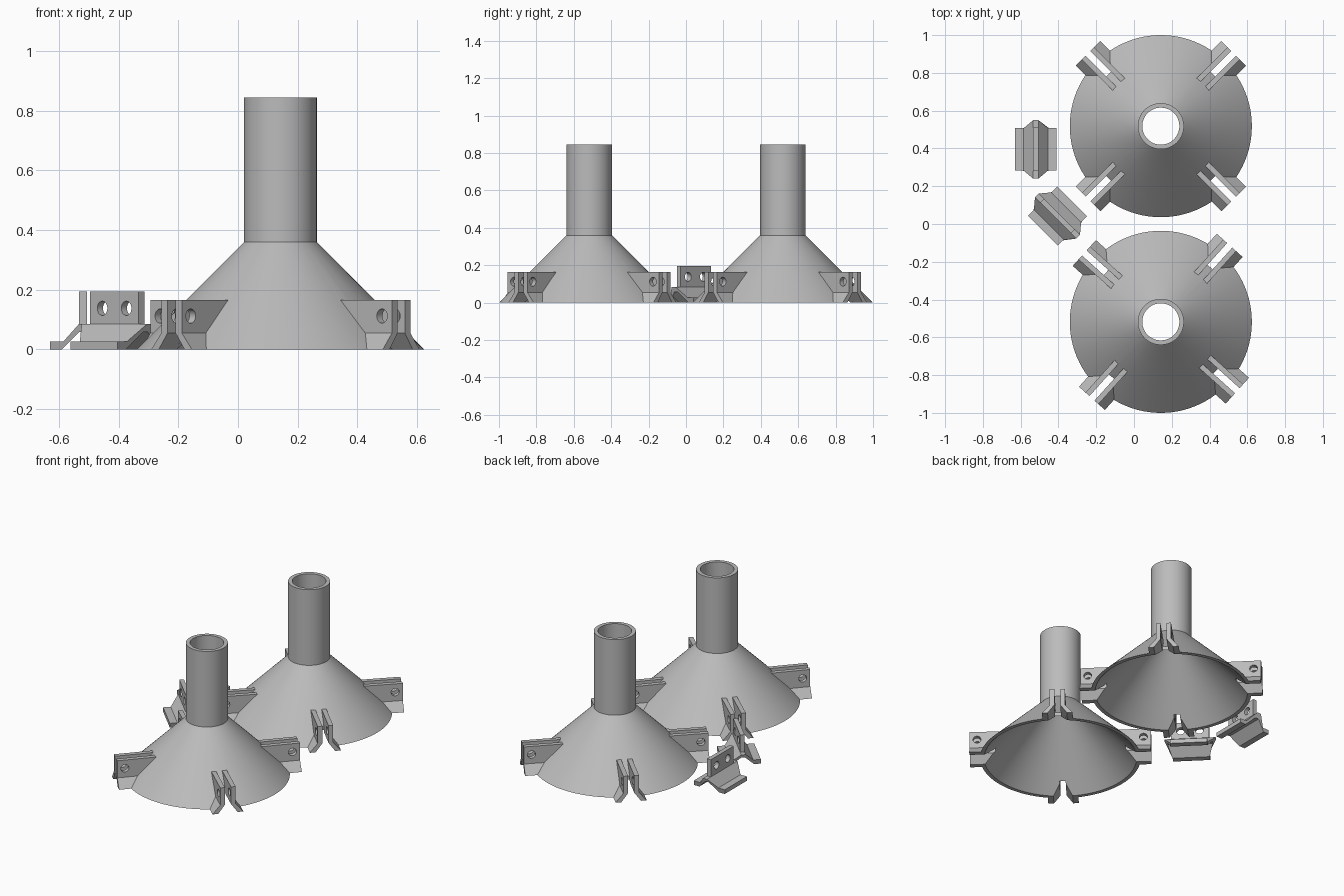
import bpy, bmesh, math
from mathutils import Matrix, Vector

if "Cube" in bpy.data.objects:
    bpy.data.objects.remove(bpy.data.objects["Cube"])

GREY = bpy.data.materials.new("light grey")
GREY.diffuse_color = (0.5, 0.5, 0.5, 1)
GREY.use_nodes = True
GREY.node_tree.nodes["Principled BSDF"].inputs["Base Color"].default_value = GREY.diffuse_color


def make(name, bm, matrix=Matrix()):
    """Turn a bmesh into a placed object."""
    bmesh.ops.recalc_face_normals(bm, faces=bm.faces)
    bm.transform(matrix)
    me = bpy.data.meshes.new(name)
    bm.to_mesh(me)
    bm.free()
    me.materials.append(GREY)
    ob = bpy.data.objects.new(name, me)
    bpy.context.collection.objects.link(ob)
    return ob


def loft(name, start, end, matrix=Matrix()):
    """Solid between two matching outlines."""
    bm = bmesh.new()
    a = [bm.verts.new(p) for p in start]
    b = [bm.verts.new(p) for p in end]
    n = len(a)
    bm.faces.new(a)
    bm.faces.new(b)
    for i in range(n):
        j = (i + 1) % n
        bm.faces.new((a[i], a[j], b[j], b[i]))
    return make(name, bm, matrix)


def lathe(name, profile, matrix, steps=96):
    """Closed profile of (radius, z) spun about z."""
    bm = bmesh.new()
    rings = []
    for s in range(steps):
        t = 2 * math.pi * s / steps
        rings.append([bm.verts.new((r * math.cos(t), r * math.sin(t), z)) for r, z in profile])
    n = len(profile)
    for s in range(steps):
        p, q = rings[s], rings[(s + 1) % steps]
        for i in range(n):
            j = (i + 1) % n
            bm.faces.new((p[i], q[i], q[j], p[j]))
    return make(name, bm, matrix)


def pin(u, z, matrix):
    """Round cutter along local y."""
    bm = bmesh.new()
    bmesh.ops.create_cone(bm, cap_ends=True, segments=24, radius1=0.024, radius2=0.024, depth=0.3)
    local = Matrix.Translation((u, 0, z)) @ Matrix.Rotation(math.pi / 2, 4, 'X')
    return make("hole_cutter", bm, matrix @ local)


def cut(ob, cutter):
    mod = ob.modifiers.new("cut", 'BOOLEAN')
    mod.operation = 'DIFFERENCE'
    mod.solver = 'EXACT'
    mod.object = cutter
    bpy.context.view_layer.objects.active = ob
    bpy.ops.object.modifier_apply(modifier=mod.name)


def drop(cutter):
    bpy.data.objects.remove(cutter, do_unlink=True)


# Outlines as (sideways, height)
JAW = [(.018, .165), (.046, .165), (.046, .055), (.092, 0), (.058, 0), (.018, .055)]
SLOT = [(-.018, .3), (.018, .3), (.018, .055), (.065, -.01), (-.065, -.01), (-.018, .055)]
FUNNEL = [(.482, 0), (.122, .36), (.122, .845), (.098, .845), (.098, .36), (.458, 0)]

# Two funnels, each with four slotted clamp jaws
for label, y, turn in (("back", .518, 0), ("front", -.518, 3)):
    place = Matrix.Translation((.142, y, 0))
    funnel = lathe(label + "_funnel", FUNNEL, place)
    for k in range(4):
        m = place @ Matrix.Rotation(math.radians(45 + turn + 90 * k), 4, 'Z')
        slot = loft("slot_cutter", [(.39, v, z) for v, z in SLOT], [(.7, v, z) for v, z in SLOT], m)
        cut(funnel, slot)
        drop(slot)
        hole = pin(.50, .112, m)
        for side in (1, -1):
            # inner end follows the sloping wall
            jaw = loft(label + "_clamp_jaw", [(.467 - z, side * v, z) for v, z in JAW],
                       [(.545, side * v, z) for v, z in JAW], m)
            cut(jaw, hole)
        drop(hole)

# Two loose brackets: ridged base with flanges and a drilled fin
HALF = [(.0135, .085), (.065, .027), (.11, .027), (.11, 0), (.07, 0), (.012, .058)]
BASE = HALF + [(-v, z) for v, z in reversed(HALF)]


def reach(z):
    return .112 + .043 * max(0, z - .027) / .058


for x, y, angle in ((-.52, .395, 90), (-.405, .042, -45)):
    m = Matrix.Translation((x, y, 0)) @ Matrix.Rotation(math.radians(angle), 4, 'Z')
    loft("bracket_base", [(-reach(z), v, z) for v, z in BASE], [(reach(z), v, z) for v, z in BASE], m)
    rect = [(-.0135, .08), (.0135, .08), (.0135, .195), (-.0135, .195)]
    fin = loft("bracket_fin", [(-.115, v, z) for v, z in rect], [(.115, v, z) for v, z in rect], m)
    for u in (-.057, .057):
        hole = pin(u, .138, m)
        cut(fin, hole)
        drop(hole)

# Smooth the round walls, keep edges sharp
bpy.ops.object.select_all(action='DESELECT')
for ob in bpy.context.scene.objects:
    ob.select_set(True)
    bpy.context.view_layer.objects.active = ob
bpy.ops.object.shade_smooth_by_angle(angle=math.radians(30))
